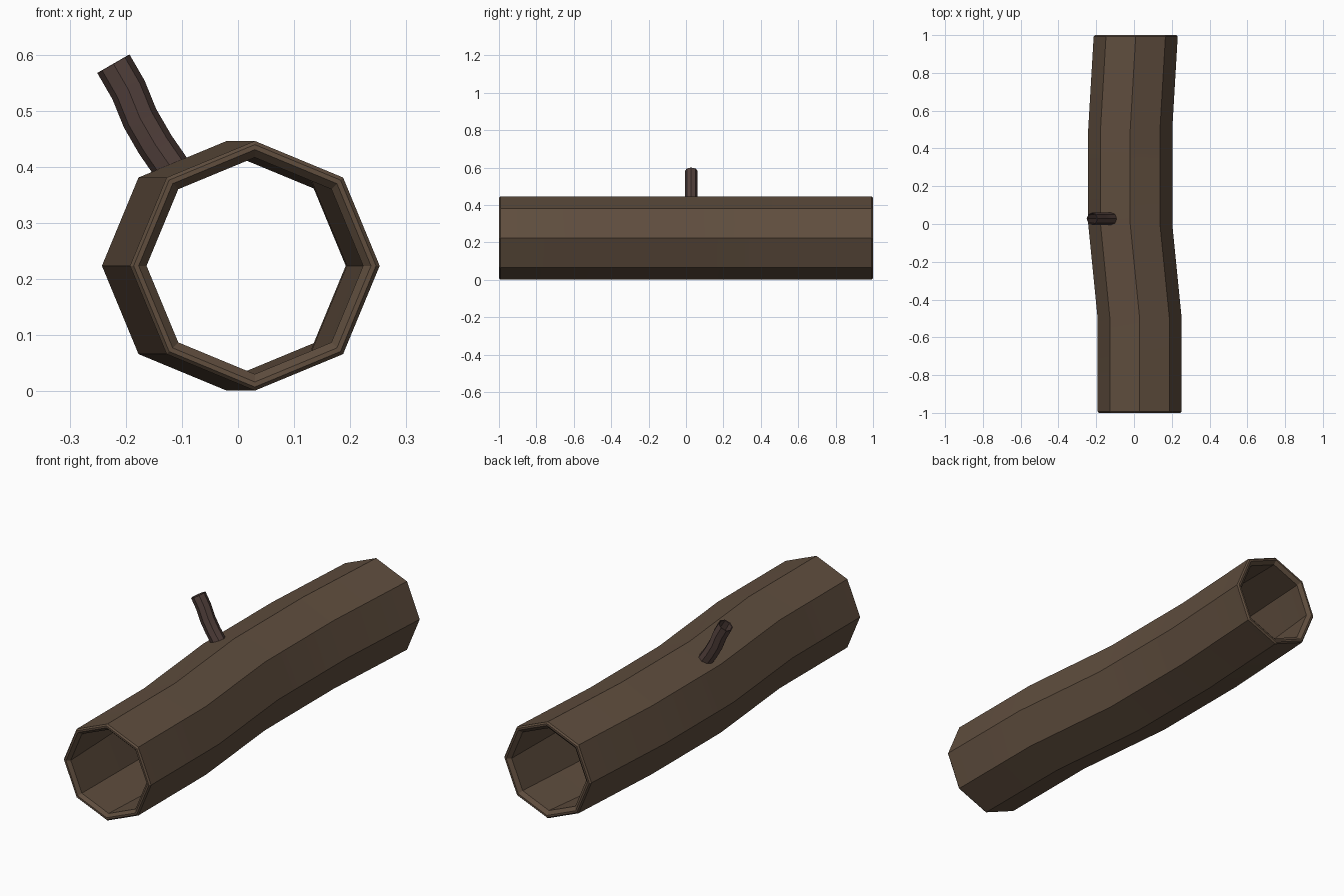
import bpy, bmesh, math
from mathutils import Matrix

if "Cube" in bpy.data.objects:
    bpy.data.objects.remove(bpy.data.objects["Cube"])


def material(name, rgb):
    m = bpy.data.materials.new(name)
    m.diffuse_color = (*rgb, 1)
    m.use_nodes = True
    m.node_tree.nodes["Principled BSDF"].inputs["Base Color"].default_value = m.diffuse_color
    return m


# sideways drift of the log at y = -1, -0.5, 0, 0.5, 1
BEND = {-1: 0.03, -0.5: 0.03, 0: -0.02, 0.5: -0.02, 1: 0.009}
# closed wall profile as (y, radius): outside, back lip, inside, front lip
PROFILE = [(-0.993, .2225), (-.5, .2225), (0, .2225), (.5, .2225), (.993, .2225),
           (1, .216), (1, .207), (.985, .19),
           (.5, .212), (0, .214), (-.5, .212),
           (-.985, .193), (-1, .207), (-1, .216)]


def drift(y):
    return BEND[min(BEND, key=lambda k: abs(k - y))]


def hollow_log(name, matrix, mat, sides=8):
    bm = bmesh.new()
    rings = []
    for y, r in PROFILE:
        ring = []
        for i in range(sides):
            a = math.tau * i / sides
            ring.append(bm.verts.new((drift(y) + r * math.cos(a), y, r * math.sin(a))))
        rings.append(ring)
    for k, ring in enumerate(rings):
        nxt = rings[(k + 1) % len(rings)]
        for i in range(sides):
            j = (i + 1) % sides
            bm.faces.new((ring[i], nxt[i], nxt[j], ring[j]))
    bm.transform(matrix)
    bmesh.ops.recalc_face_normals(bm, faces=bm.faces[:])
    me = bpy.data.meshes.new(name)
    bm.to_mesh(me)
    bm.free()
    me.materials.append(mat)
    ob = bpy.data.objects.new(name, me)
    bpy.context.collection.objects.link(ob)
    bpy.ops.object.select_all(action='DESELECT')
    ob.select_set(True)
    bpy.context.view_layer.objects.active = ob
    bpy.ops.object.shade_smooth_by_angle(angle=math.radians(30))
    return ob


# main hollow log
hollow_log("log", Matrix.Translation((0, 0, .2235)), material("bark", (.115, .075, .048)))

# small twig: the same shape shrunk and tilted up to the left
tilt = math.radians(30)
c, s = math.cos(tilt), math.sin(tilt)
R, L = .149, .108
twig = Matrix(((c * R, s * L, 0, -.172),
               (0, 0, R, .028),
               (s * R, -c * L, 0, .488),
               (0, 0, 0, 1)))
hollow_log("twig", twig, material("twig_bark", (.085, .052, .045)))
